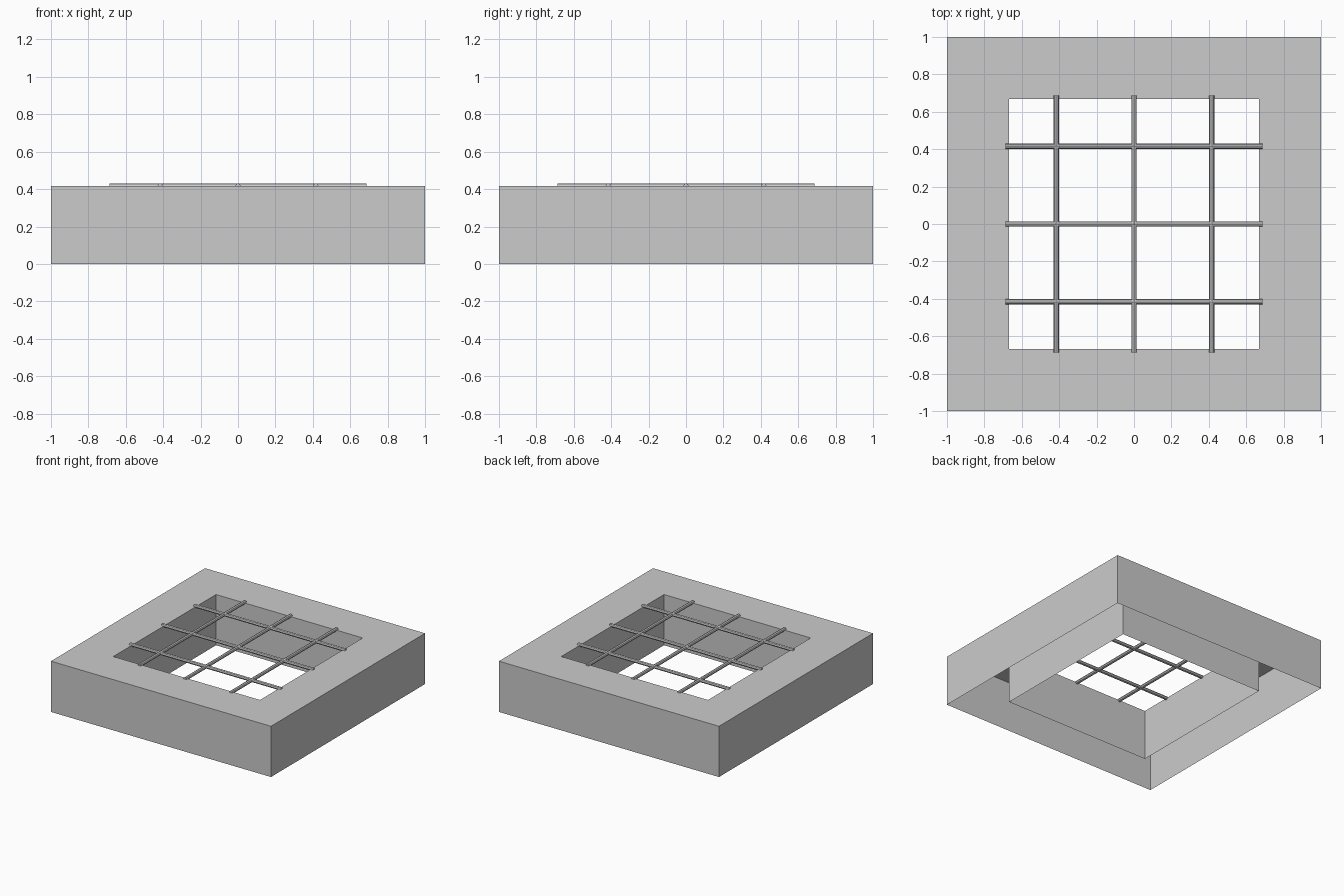
import bpy, bmesh, math
from mathutils import Matrix

if "Cube" in bpy.data.objects:
    bpy.data.objects.remove(bpy.data.objects["Cube"])

H = 0.417        # top surface height
OUTER, INNER = 1.0, 0.667
BAR_R, BAR_HALF, SPACING = 0.014, 0.688, 0.416


def make_object(name, bm):
    mesh = bpy.data.meshes.new(name)
    bm.to_mesh(mesh)
    bm.free()
    obj = bpy.data.objects.new(name, mesh)
    bpy.context.collection.objects.link(obj)
    return obj


# Frame: open-bottomed shell of outer walls, top ring and inner walls
bm = bmesh.new()
signs = [(-1, -1), (1, -1), (1, 1), (-1, 1)]
levels = [(OUTER, 0), (OUTER, H), (INNER, H), (INNER, 0)]
rings = [[bm.verts.new((sx * r, sy * r, z)) for sx, sy in signs] for r, z in levels]
for a, b in zip(rings, rings[1:]):
    for i in range(4):
        j = (i + 1) % 4
        bm.faces.new((a[i], a[j], b[j], b[i]))
make_object("hollow_frame", bm)


# Grate: round bars half sunk in the top surface
def bar(name, offset, along_x):
    bm = bmesh.new()
    turn = Matrix.Rotation(math.pi / 2, 4, 'Y' if along_x else 'X')
    place = Matrix.Translation((0, offset, H) if along_x else (offset, 0, H))
    bmesh.ops.create_cone(bm, cap_ends=True, segments=8, radius1=BAR_R,
                          radius2=BAR_R, depth=2 * BAR_HALF, matrix=place @ turn)
    make_object(name, bm)


for k in (-1, 0, 1):
    bar(f"grate_bar_across_{k + 2}", k * SPACING, True)
    bar(f"grate_bar_along_{k + 2}", k * SPACING, False)
